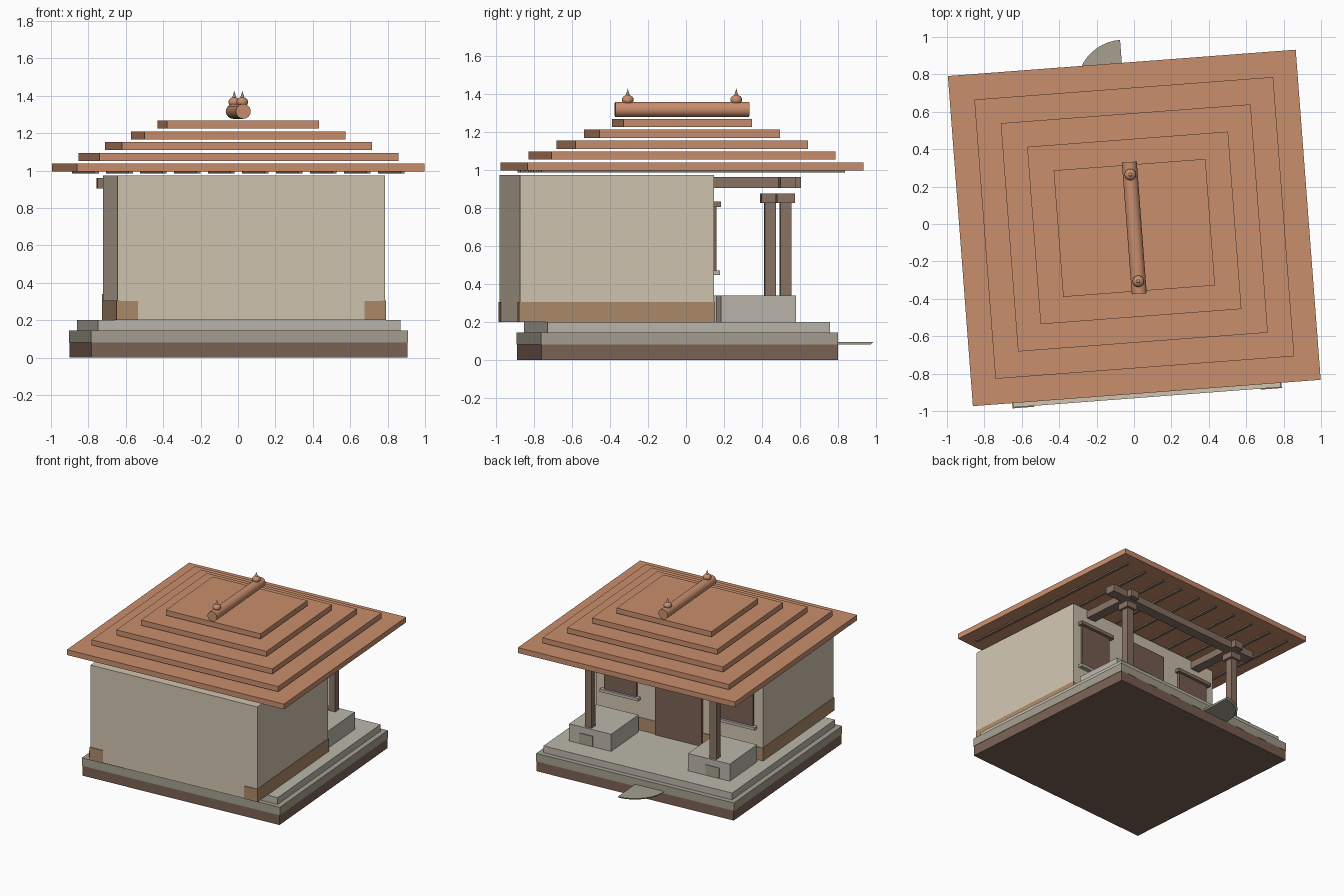
import bpy, bmesh, math
from mathutils import Matrix, Vector

if "Cube" in bpy.data.objects:
    bpy.data.objects.remove(bpy.data.objects["Cube"])

TURN = Matrix.Rotation(math.radians(4.33), 4, 'Z')   # whole house sits slightly turned


def mat(name, r, g, b):
    m = bpy.data.materials.new(name)
    m.diffuse_color = (*[(c / 255) ** 2.2 for c in (r, g, b)], 1)
    m.use_nodes = True
    m.node_tree.nodes["Principled BSDF"].inputs["Base Color"].default_value = m.diffuse_color
    return m


TILE = mat("roof_tile", 200, 141, 109)
CREAM = mat("plaster", 208, 195, 174)
BRICK = mat("mud_plinth", 172, 137, 105)
EARTH = mat("dark_earth", 122, 98, 85)
STONE = mat("stone", 164, 158, 142)
PALE = mat("pale_stone", 186, 181, 169)
WOOD = mat("wood", 136, 115, 100)
DOOR = mat("door_wood", 122, 98, 84)


def finish(name, bm, material, smooth=False):
    bmesh.ops.recalc_face_normals(bm, faces=bm.faces)
    me = bpy.data.meshes.new(name)
    bm.to_mesh(me)
    bm.free()
    me.materials.append(material)
    ob = bpy.data.objects.new(name, me)
    bpy.context.collection.objects.link(ob)
    ob.matrix_world = TURN
    if smooth:
        bpy.context.view_layer.objects.active = ob
        ob.select_set(True)
        bpy.ops.object.shade_smooth_by_angle(angle=math.radians(35))
        ob.select_set(False)
    return ob


def box(name, x, y, z, material):
    """Box from (min, max) ranges in the house's own axes."""
    bm = bmesh.new()
    size = [r[1] - r[0] for r in (x, y, z)]
    mid = Vector([(r[0] + r[1]) / 2 for r in (x, y, z)])
    bmesh.ops.create_cube(bm, size=1, matrix=Matrix.Translation(mid) @ Matrix.Diagonal((*size, 1)))
    return finish(name, bm, material)


def pair(name, x, y, z, material):
    """Same box on the right and mirrored on the left."""
    box(name + "_right", x, y, z, material)
    box(name + "_left", (-x[1], -x[0]), y, z, material)


def cone(name, r1, r2, depth, matrix, material, sides=24):
    bm = bmesh.new()
    bmesh.ops.create_cone(bm, cap_ends=True, segments=sides, radius1=r1, radius2=r2,
                          depth=depth, matrix=matrix)
    return finish(name, bm, material, True)


# stepped base
box("base_footing", (-.847, .847), (-.827, .737), (0, .08), EARTH)
box("base_step", (-.85, .85), (-.828, .738), (.08, .145), STONE)
box("base_top", (-.81, .81), (-.792, .698), (.145, .2), PALE)

# quarter-round threshold stone at the entrance
bm = bmesh.new()
rings = []
for r, z in ((.235, .08), (.25, .095)):
    arc = [(-r * math.sin(a), .737 + r * math.cos(a), z)
           for a in [i * math.pi / 24 for i in range(13)]]
    rings.append([bm.verts.new(p) for p in [(0, .737, z)] + arc])
bm.faces.new(rings[0])
bm.faces.new(rings[1])
n = len(rings[0])
for i in range(n):
    j = (i + 1) % n
    bm.faces.new((rings[0][i], rings[0][j], rings[1][j], rings[1][i]))
finish("threshold_stone", bm, STONE)

# house body and plinth bands
box("house_walls", (-.717, .717), (-.929, .094), (.2, .973), CREAM)
pair("plinth_side", (.70, .722), (-.934, .099), (.2, .305), BRICK)
pair("plinth_front_corner", (.607, .722), (-.934, -.92), (.2, .304), BRICK)
pair("plinth_porch", (.2, .721), (.085, .099), (.2, .304), BRICK)

# door and windows on the porch wall
box("door", (-.2, .2), (.08, .113), (.2, .875), DOOR)
pair("window_panel", (.36, .64), (.08, .111), (.465, .81), DOOR)
pair("window_lintel", (.335, .665), (.09, .134), (.805, .832), WOOD)
pair("window_sill", (.335, .665), (.09, .129), (.447, .47), PALE)

# porch pedestals, columns and beams
pair("pedestal", (.33, .69), (.133, .528), (.2, .34), PALE)
pair("pedestal_plaque", (.485, .6), (.52, .535), (.205, .288), STONE)
pair("column", (.507, .565), (.454, .512), (.34, .827), WOOD)
pair("column_cap", (.488, .584), (.435, .531), (.826, .874), WOOD)
pair("side_beam", (.496, .576), (.09, .563), (.904, .962), WOOD)
box("porch_beam", (-.72, .72), (.443, .523), (.903, .961), WOOD)

# rafters under the roof
for i in range(10):
    x = -.82 + i * 1.64 / 9
    box(f"rafter_{i}", (x - .011, x + .011), (-.825, .775), (.984, .996), WOOD)

# stepped roof tiers
CY = -.021
for i in range(5):
    hx, hy, z = .9325 - .1314 * i, .885 - .1365 * i, .995 + .0573 * i
    box(f"roof_tier_{i}", (-hx, hx), (CY - hy, CY + hy), (z, z + .043), TILE)

# ridge roll and two finials
cone("ridge_roll", .04, .04, .706,
     Matrix.Translation((0, CY, 1.317)) @ Matrix.Rotation(math.pi / 2, 4, 'X'), TILE)
for side, y in (("front", CY - .286), ("back", CY + .286)):
    bm = bmesh.new()
    bmesh.ops.create_uvsphere(bm, u_segments=16, v_segments=10, radius=.031,
                              matrix=Matrix.Translation((0, y, 1.367)) @ Matrix.Diagonal((1, 1, .85, 1)))
    finish("finial_ball_" + side, bm, TILE, True)
    cone("finial_spike_" + side, .012, 0, .04, Matrix.Translation((0, y, 1.406)), BRICK, 12)
